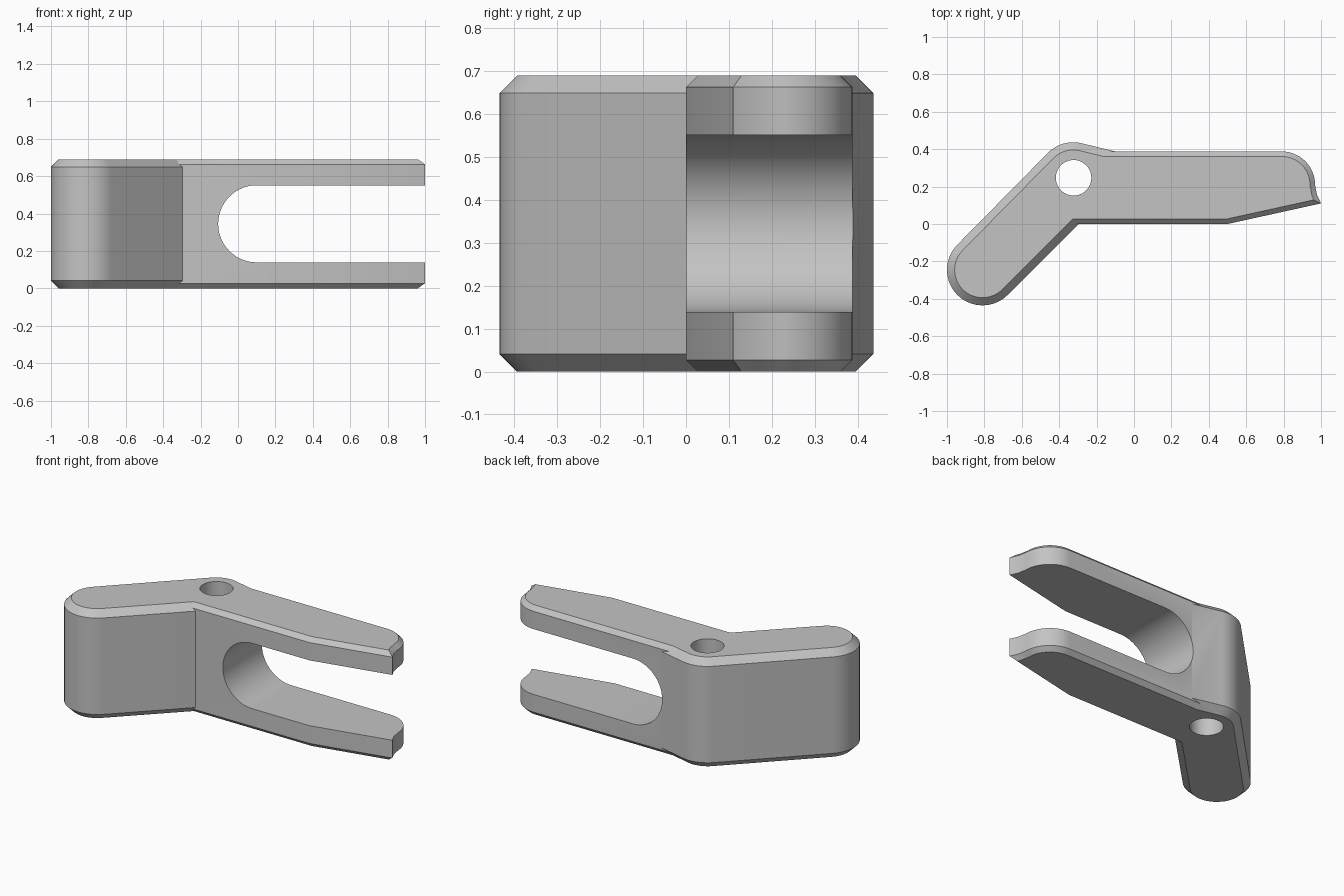
import bpy
import bmesh
from math import cos, sin, radians

if "Cube" in bpy.data.objects:
    bpy.data.objects.remove(bpy.data.objects["Cube"], do_unlink=True)

HEIGHT = 0.69
ARM_RADIUS = 0.19

grey = bpy.data.materials.new("plain grey")
grey.use_nodes = True
grey.diffuse_color = (0.55, 0.55, 0.55, 1)
grey.node_tree.nodes["Principled BSDF"].inputs["Base Color"].default_value = grey.diffuse_color


def arc(cx, cy, r, start, end, steps):
    angles = [radians(start + (end - start) * i / steps) for i in range(steps + 1)]
    return [(cx + r * cos(a), cy + r * sin(a)) for a in angles]


def prism(name, points, depth, chamfer=0):
    """Extrude a list of 3D profile points along a vector, chamfering both rims."""
    bm = bmesh.new()
    base = bm.faces.new([bm.verts.new(p) for p in points])
    moved = bmesh.ops.extrude_face_region(bm, geom=[base], use_keep_orig=True)["geom"]
    bmesh.ops.translate(bm, vec=depth, verts=[g for g in moved if isinstance(g, bmesh.types.BMVert)])
    bmesh.ops.recalc_face_normals(bm, faces=bm.faces[:])
    if chamfer:
        rims = [e for e in bm.edges if abs(e.verts[0].co.z - e.verts[1].co.z) < 1e-5]
        bmesh.ops.bevel(bm, geom=rims, offset=chamfer, offset_type='OFFSET',
                        segments=1, profile=0.5, affect='EDGES', clamp_overlap=False)
    mesh = bpy.data.meshes.new(name)
    bm.to_mesh(mesh)
    bm.free()
    mesh.materials.append(grey)
    obj = bpy.data.objects.new(name, mesh)
    bpy.context.collection.objects.link(obj)
    return obj


def combine(target, other, operation):
    """Apply a boolean and remove the helper."""
    bpy.context.view_layer.objects.active = target
    mod = target.modifiers.new(operation, 'BOOLEAN')
    mod.operation = operation
    mod.solver = 'EXACT'
    mod.object = other
    bpy.ops.object.modifier_apply(modifier=mod.name)
    bpy.data.objects.remove(other, do_unlink=True)


def flat(points, z=0):
    return [(x, y, z) for x, y in points]


up = (0, 0, HEIGHT)

# Angled arm: rounded free end, rounded elbow, tail buried in the fork
arm_outline = (arc(-0.325, 0.247, ARM_RADIUS, 76.5, 135, 10)
               + arc(-0.81, -0.245, ARM_RADIUS, 135, 315, 28)
               + [(-0.05, 0.246), (0, 0.26), (0, 0.364)])
lever = prism("forked_lever", flat(arm_outline), up, 0.041)

# Fork block: straight sides, rounded back corner, pointed hooked tip
fork_outline = ([(-0.4, 0), (0.5, 0), (1, 0.11), (0.978, 0.157)]
                + arc(0.79, 0.21, 0.178, 0, 90, 14)
                + [(-0.3, 0.388)])
fork = prism("fork", flat(fork_outline), up, 0.027)
combine(lever, fork, 'UNION')

# Slot between the two prongs, open at the tip
slot_profile = arc(0.1, 0.345, 0.206, 90, 270, 40) + [(1.2, 0.139), (1.2, 0.551)]
slot = prism("slot_cutter", [(x, -0.1, z) for x, z in slot_profile], (0, 0.7, 0))
combine(lever, slot, 'DIFFERENCE')

# Pivot hole through the elbow
hole = prism("hole_cutter", flat(arc(-0.323, 0.247, 0.095, 0, 351, 39), -0.1), (0, 0, 1))
combine(lever, hole, 'DIFFERENCE')

# Smooth the curved walls, keep the machined edges crisp
bpy.ops.object.select_all(action='DESELECT')
lever.select_set(True)
bpy.context.view_layer.objects.active = lever
bpy.ops.object.shade_smooth_by_angle(angle=radians(20))
